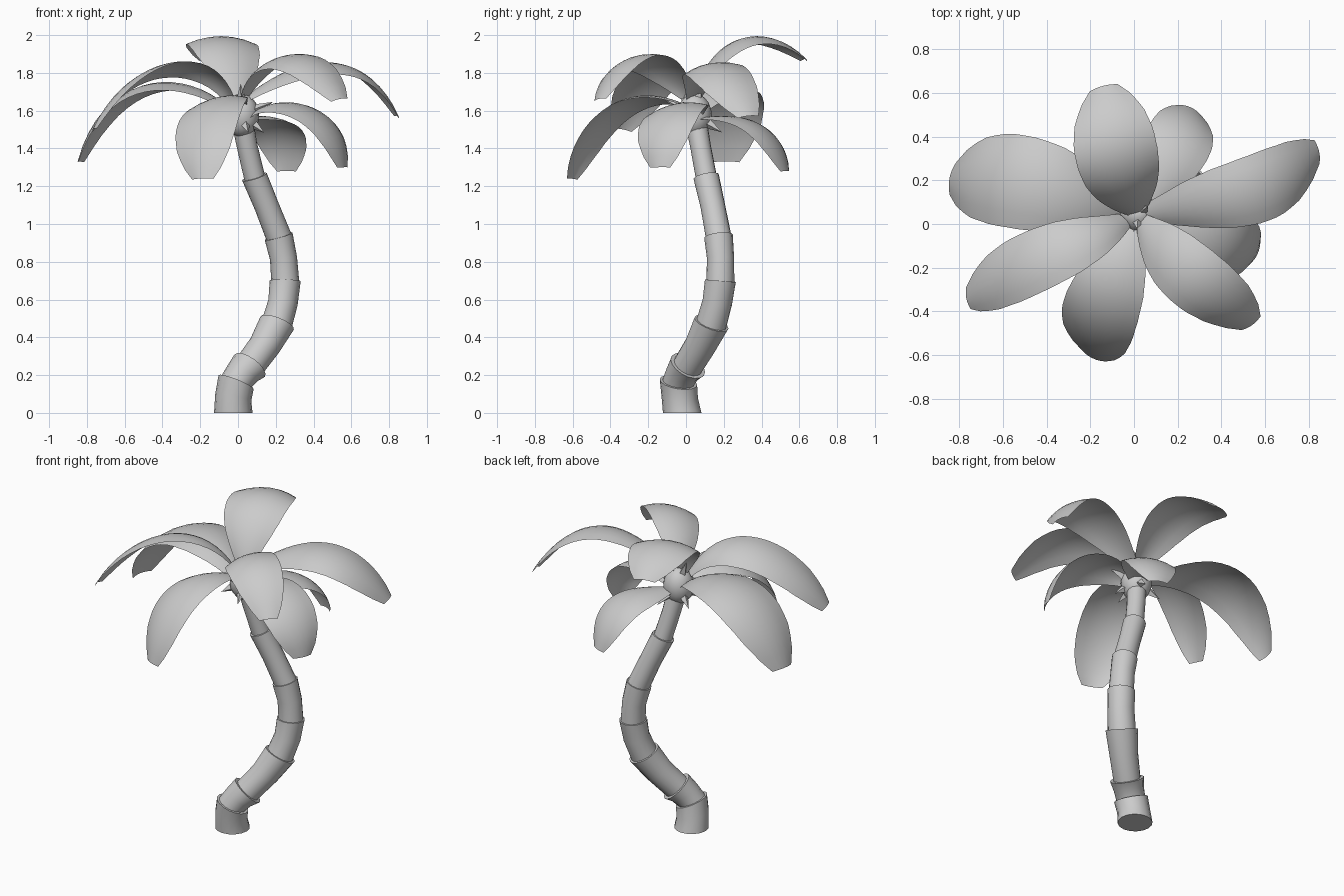
import bpy, math
from mathutils import Vector as V

if "Cube" in bpy.data.objects:
    bpy.data.objects.remove(bpy.data.objects["Cube"])


def make(name, verts, faces, smooth=True):
    mesh = bpy.data.meshes.new(name)
    mesh.from_pydata(verts, [], faces)
    ob = bpy.data.objects.new(name, mesh)
    bpy.context.collection.objects.link(ob)
    bpy.context.view_layer.objects.active = ob
    ob.select_set(True)
    if smooth:
        bpy.ops.object.shade_smooth_by_angle(angle=math.radians(40))
    ob.select_set(False)
    return ob


# Tapered tube through rings of (centre, normal, radius), capped at both ends
def tube(name, rings, n=16):
    verts = []
    for c, nrm, r in rings:
        u = V((0, 1, 0)).cross(nrm).normalized()
        w = nrm.cross(u).normalized()
        for i in range(n):
            a = 2 * math.pi * i / n
            verts.append(c + (u * math.cos(a) + w * math.sin(a)) * r)
    faces = [(k * n + i, k * n + (i + 1) % n, (k + 1) * n + (i + 1) % n, (k + 1) * n + i)
             for k in range(len(rings) - 1) for i in range(n)]
    faces.append(tuple(reversed(range(n))))
    faces.append(tuple(range((len(rings) - 1) * n, len(rings) * n)))
    return make(name, verts, faces)


# Trunk: stacked sleeves, each flaring to a lip that the next one sits in
joints = [V(p) for p in [(-.025, -.02, 0), (-.01, -.04, .163), (.062, .01, .25),
                         (.207, .135, .475), (.25, .182, .70), (.215, .172, .935),
                         (.087, .107, 1.25), (.02, .05, 1.56)]]
low = [.102, .085, .08, .082, .074, .068, .056]
lip = [.1, .1, .095, .082, .076, .068, .058]


def normal(i):
    if i == 0:
        return V((0, 0, 1))
    a = joints[i - 1]
    if i == len(joints) - 1:
        return (joints[i] - a).normalized()
    return ((joints[i] - a).normalized() + (joints[i + 1] - joints[i]).normalized()).normalized()


for i in range(7):
    a, b = joints[i], joints[i + 1]
    n0, n1 = normal(i), normal(i + 1)
    mid = (a + b) / 2 + (n0 - n1) * (b - a).length / 8
    tube(f"trunk_segment_{i + 1}",
         [(a, n0, low[i]), (mid, (n0 + n1).normalized(), low[i] * .48 + lip[i] * .48), (b, n1, lip[i])])

# Crown core
core = V((.02, .045, 1.575))
bpy.ops.mesh.primitive_uv_sphere_add(segments=16, ring_count=10, radius=.092, location=core)
head = bpy.context.object
head.name = "crown_core"
head.scale.z = 1.25
bpy.ops.object.shade_smooth_by_angle()

# Small pointed husks around the core: (azimuth, elevation, length)
husks = [(-20, 22, .19), (40, 72, .19), (160, 66, .19), (265, 68, .18), (-75, -35, .16),
         (70, -30, .18), (150, -35, .17), (210, -28, .16), (-25, -35, .16), (255, 28, .19)]
for i, (az, el, ln) in enumerate(husks):
    az, el = math.radians(az), math.radians(el)
    d = V((math.cos(az) * math.cos(el), math.sin(az) * math.cos(el), math.sin(el)))
    bpy.ops.mesh.primitive_cone_add(vertices=4, radius1=.038, radius2=0, depth=ln - .05,
                                    location=core + d * (ln + .05) / 2,
                                    rotation=d.to_track_quat('Z', 'Y').to_euler())
    bpy.context.object.name = f"husk_{i + 1}"

# Leaf width along its length
PROFILE = [(0, .28), (.12, .52), (.25, .77), (.4, .95), (.55, 1.02), (.7, 1.02), (.83, .9), (.93, .68), (1, .36)]


def width(t):
    for (t0, w0), (t1, w1) in zip(PROFILE, PROFILE[1:]):
        if t <= t1:
            return w0 + (w1 - w0) * (t - t0) / (t1 - t0)
    return PROFILE[-1][1]


def spine(p, t):
    s = t * 3
    return (p[0] * (-(s - 1) * (s - 2) * (s - 3) / 6) + p[1] * (s * (s - 2) * (s - 3) / 2)
            + p[2] * (-s * (s - 1) * (s - 3) / 2) + p[3] * (s * (s - 1) * (s - 2) / 6))


# Leaf: a thin, gently arched sheet swept along a spine and rolled about it
def leaf(name, pts, half, roll, rows=18, cols=6, arch=.22):
    p = [V(q) for q in pts]
    d = p[3] - p[0]
    left = V((-d.y, d.x, 0)).normalized()
    roll = math.radians(roll)
    verts = []
    for r in range(rows + 1):
        t = r / rows
        tan = (spine(p, t + .01) - spine(p, t - .01)).normalized()
        up = tan.cross(left).normalized()
        side = left * math.cos(roll) + up * math.sin(roll)
        top = up * math.cos(roll) - left * math.sin(roll)
        w = half * width(t)
        for c in range(cols + 1):
            u = 2 * c / cols - 1
            verts.append(spine(p, t) + side * w * u + top * w * arch * (.35 - u * u))
    m = cols + 1
    make(name, verts, [(r * m + c, (r + 1) * m + c, (r + 1) * m + c + 1, r * m + c + 1)
                       for r in range(rows) for c in range(cols)])


leaf("leaf_right_back", [(.05, .04, 1.67), (.35, .1, 1.82), (.62, .18, 1.81), (.845, .33, 1.57)], .155, 10)
leaf("leaf_right_front", [(.03, .01, 1.67), (.14, -.13, 1.83), (.32, -.29, 1.87), (.54, -.46, 1.66)], .15, 14)
leaf("leaf_right_low", [(.06, .03, 1.56), (.22, -.02, 1.63), (.43, -.1, 1.56), (.56, -.14, 1.3)], .165, 8)
leaf("leaf_back_low", [(.05, .08, 1.56), (.14, .25, 1.56), (.22, .41, 1.49), (.26, .53, 1.28)], .15, 0)
leaf("leaf_back_high", [(.01, .05, 1.67), (-.04, .17, 1.885), (-.09, .37, 1.98), (-.14, .63, 1.87)], .185, 0)
leaf("leaf_left_back", [(-.04, .05, 1.6), (-.3, .14, 1.73), (-.6, .205, 1.67), (-.84, .21, 1.33)], .21, 0)
leaf("leaf_left_front", [(-.04, .02, 1.66), (-.26, -.08, 1.83), (-.53, -.2, 1.77), (-.765, -.34, 1.5)], .145, 18)
leaf("leaf_front", [(0, -.01, 1.63), (-.1, -.25, 1.66), (-.175, -.46, 1.53), (-.19, -.61, 1.24)], .175, 9)
